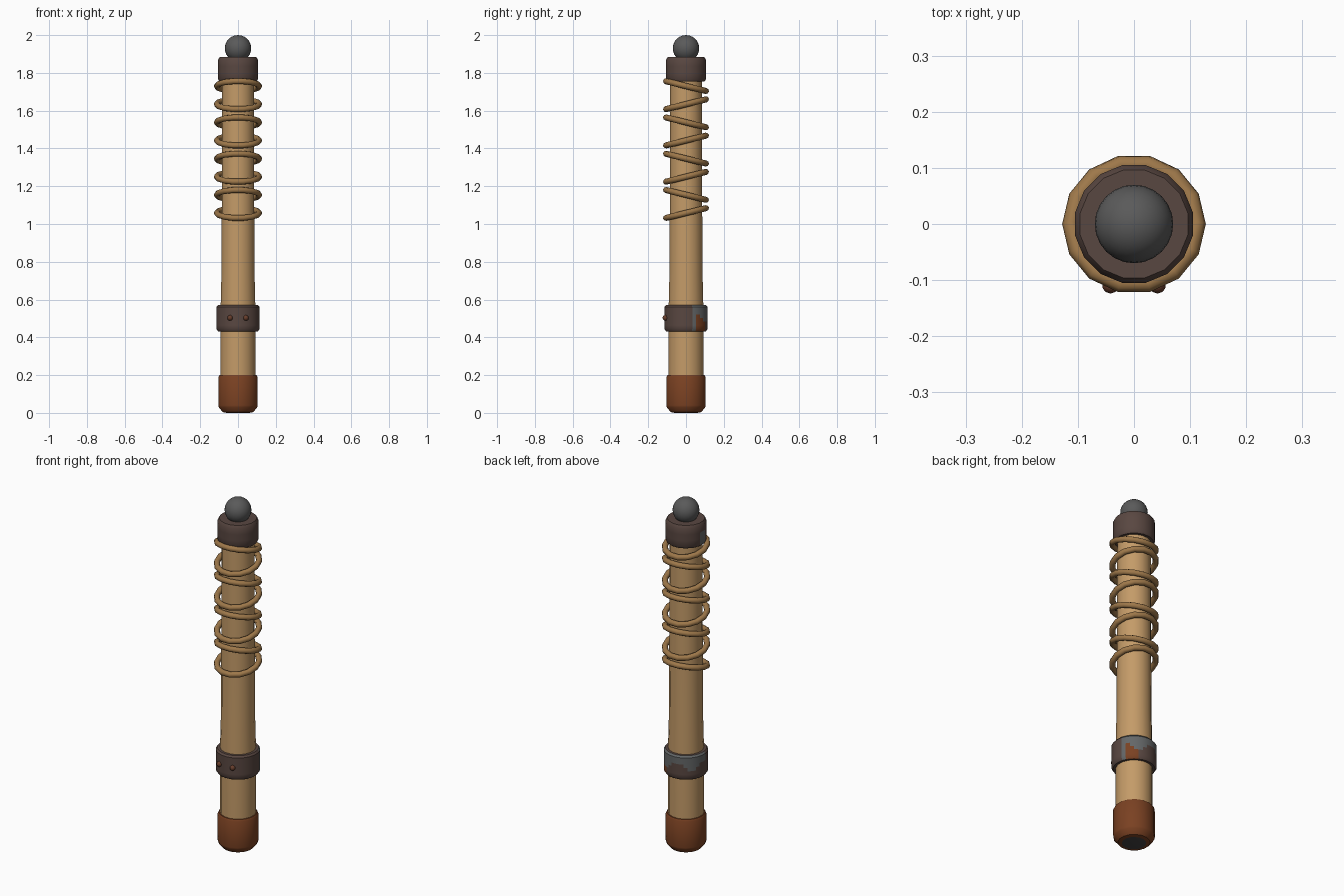
import bpy, bmesh, math
from mathutils import Vector

if "Cube" in bpy.data.objects:
    bpy.data.objects.remove(bpy.data.objects["Cube"])


def material(name, srgb):
    lin = [((c / 255 + 0.055) / 1.055) ** 2.4 for c in srgb]
    m = bpy.data.materials.new(name)
    m.diffuse_color = (*lin, 1)
    m.use_nodes = True
    m.node_tree.nodes["Principled BSDF"].inputs["Base Color"].default_value = m.diffuse_color
    return m


wood = material("wood", (196, 155, 104))
rope_mat = material("rope", (158, 120, 74))
iron = material("dark iron", (89, 71, 65))
rust = material("rust", (122, 65, 34))
steel = material("ball steel", (90, 90, 90))
worn = material("worn metal", (100, 103, 104))
dark = material("dark base", (68, 66, 66))
rivet_mat = material("rusty rivet", (104, 62, 44))


def finish(obj, mats, angle=35):
    for m in mats:
        obj.data.materials.append(m)
    bpy.ops.object.select_all(action='DESELECT')
    obj.select_set(True)
    bpy.context.view_layer.objects.active = obj
    bpy.ops.object.shade_smooth_by_angle(angle=math.radians(angle))
    return obj


def lathe(name, profile, sides, mats, rule=None):
    """Revolve (radius, z) points, listed upward; cap both ends; colour by rule(angle, centre)."""
    bm = bmesh.new()
    rings = []
    for r, z in profile:
        rings.append([bm.verts.new((r * math.cos(2 * math.pi * (i + .5) / sides),
                                    r * math.sin(2 * math.pi * (i + .5) / sides), z))
                      for i in range(sides)])
    for a, b in zip(rings, rings[1:]):
        for i in range(sides):
            j = (i + 1) % sides
            bm.faces.new((a[i], a[j], b[j], b[i]))
    bm.faces.new(rings[0][::-1])
    bm.faces.new(rings[-1])
    if rule:
        for f in bm.faces:
            c = f.calc_center_median()
            f.material_index = rule(math.degrees(math.atan2(c.y, c.x)) % 360, c)
    me = bpy.data.meshes.new(name)
    bm.to_mesh(me)
    bm.free()
    obj = bpy.data.objects.new(name, me)
    bpy.context.collection.objects.link(obj)
    return finish(obj, mats)


# Tapered wooden shaft
lathe("shaft", [(.094, .1), (.094, .55), (.089, .75), (.087, 1.2), (.085, 1.8)], 16, [wood])

# Rusty foot cap with a dark underside
lathe("foot_cap", [(.062, 0), (.082, .004), (.104, .03), (.106, .04), (.106, .19), (.1, .2)], 16,
      [rust, dark], lambda a, c: 1 if c.z < .001 else 0)


# Middle band, worn to bare metal over the upper back
def band_rule(a, c):
    if not 12 < a < 182 or c.z > .565:
        return 0
    edge = .505 + .02 * math.sin(math.radians(a * 4.5))
    if a < 30:
        edge = .43
    if c.z > edge:
        return 1
    return 2 if 30 < a < 58 else 0


band_rows = [(.115, .445 + .115 * i / 6) for i in range(7)]
lathe("middle_band", [(.106, .432)] + band_rows + [(.107, .57)], 32, [iron, worn, rust], band_rule)

# Top collar with a small worn spot
collar_rows = [(.107, z) for z in (1.765, 1.8, 1.835, 1.87)]
lathe("top_collar", [(.1, 1.755)] + collar_rows + [(.098, 1.885)], 16, [iron, worn],
      lambda a, c: 1 if 158 < a < 182 and 1.765 < c.z < 1.83 else 0)

# Ball on the tip
bpy.ops.mesh.primitive_uv_sphere_add(segments=24, ring_count=14, radius=.07, location=(0, 0, 1.93))
bpy.context.object.name = "tip_ball"
finish(bpy.context.object, [steel], 60)

# Rope loops with alternating tilt
for i in range(8):
    tilt = -.24 if i % 2 else .24
    bpy.ops.mesh.primitive_torus_add(major_radius=.112, minor_radius=.016, major_segments=14,
                                     minor_segments=8, location=(0, 0, 1.058 + .096 * i),
                                     rotation=(tilt, 0, 0))
    bpy.context.object.name = f"rope_loop_{i + 1}"
    finish(bpy.context.object, [rope_mat], 60)

# Two rivets on the front of the band
for side, x in (("left", -.042), ("right", .042)):
    bpy.ops.mesh.primitive_uv_sphere_add(segments=10, ring_count=6, radius=.015,
                                         location=(x, -.109, .503))
    bpy.context.object.name = f"rivet_{side}"
    finish(bpy.context.object, [rivet_mat], 60)
